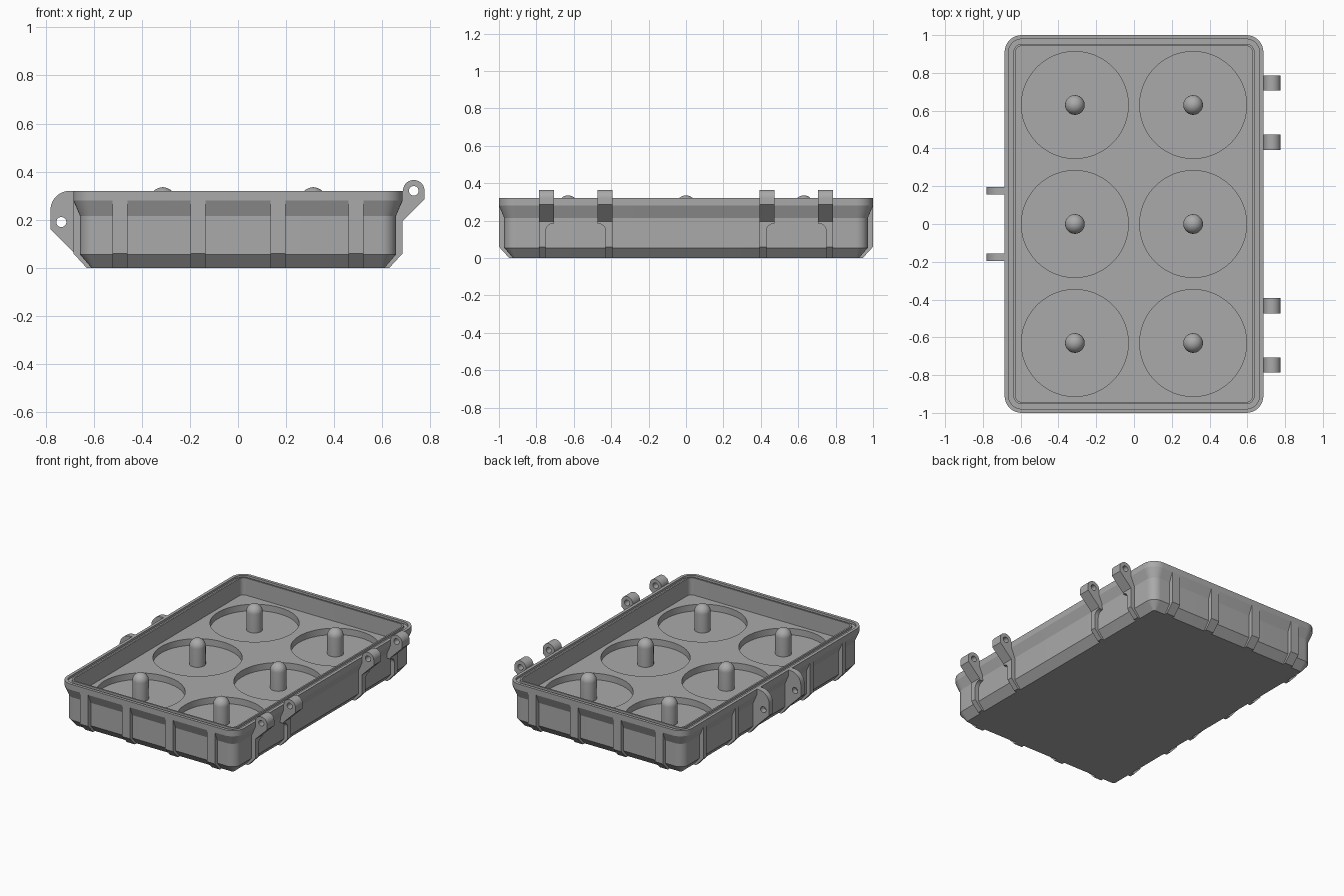
import bpy, bmesh
from math import pi, sin, cos, radians
from mathutils import Vector

if "Cube" in bpy.data.objects:
    bpy.data.objects.remove(bpy.data.objects["Cube"], do_unlink=True)

HX, HY, CORNER = 0.685, 1.0, 0.09
RIM, FLOOR, CUP = 0.32, 0.20, 0.155

grey = bpy.data.materials.new("plain grey")
grey.use_nodes = True
grey.diffuse_color = (0.4, 0.4, 0.4, 1)
grey.node_tree.nodes["Principled BSDF"].inputs["Base Color"].default_value = (0.4, 0.4, 0.4, 1)


def activate(obj):
    bpy.ops.object.select_all(action="DESELECT")
    obj.select_set(True)
    bpy.context.view_layer.objects.active = obj


def finish(obj):
    obj.data.materials.clear()
    obj.data.materials.append(grey)
    activate(obj)
    bpy.ops.object.shade_smooth_by_angle(angle=radians(20))


def loft(name, loops):
    """Closed solid through a stack of equal-length loops."""
    bm = bmesh.new()
    rings = [[bm.verts.new(p) for p in loop] for loop in loops]
    for a, b in zip(rings, rings[1:]):
        for i in range(len(a)):
            j = (i + 1) % len(a)
            bm.faces.new((a[i], a[j], b[j], b[i]))
    bm.faces.new(rings[0][::-1])
    bm.faces.new(rings[-1])
    bmesh.ops.recalc_face_normals(bm, faces=bm.faces)
    mesh = bpy.data.meshes.new(name)
    bm.to_mesh(mesh)
    bm.free()
    obj = bpy.data.objects.new(name, mesh)
    bpy.context.collection.objects.link(obj)
    return obj


def rounded_rect(inset, z, steps=8):
    r = CORNER - inset
    pts = []
    for k, (sx, sy) in enumerate(((1, 1), (-1, 1), (-1, -1), (1, -1))):
        for i in range(steps + 1):
            a = pi / 2 * (k + i / steps)
            pts.append((sx * (HX - CORNER) + r * cos(a), sy * (HY - CORNER) + r * sin(a), z))
    return pts


def arc(cx, cz, rx, rz, start, end, steps=12):
    angles = [radians(start + (end - start) * i / steps) for i in range(steps + 1)]
    return [(cx + rx * cos(a), cz + rz * sin(a)) for a in angles]


def circle(r, z, x=0, y=0):
    return [(px, py, z) for px, py in arc(x, y, r, r, 0, 360, 48)[:-1]]


def plate(name, outlines, width, location, turn):
    """Upright plate: outlines are (outward, height), later ones are holes."""
    curve = bpy.data.curves.new(name, "CURVE")
    curve.dimensions = "2D"
    curve.fill_mode = "BOTH"
    curve.extrude = width / 2
    for pts in outlines:
        spline = curve.splines.new("POLY")
        spline.points.add(len(pts) - 1)
        for point, (u, v) in zip(spline.points, pts):
            point.co = (u, v, 0, 1)
        spline.use_cyclic_u = True
    obj = bpy.data.objects.new(name, curve)
    obj.location = location
    obj.rotation_euler = (pi / 2, 0, turn)
    bpy.context.collection.objects.link(obj)
    activate(obj)
    bpy.ops.object.convert(target="MESH")
    obj = bpy.context.object
    bm = bmesh.new()
    bm.from_mesh(obj.data)
    bmesh.ops.remove_doubles(bm, verts=bm.verts, dist=0.0001)
    bmesh.ops.recalc_face_normals(bm, faces=bm.faces)
    bm.to_mesh(obj.data)
    bm.free()
    finish(obj)


# Tray: chamfered foot, flared rim with a seal groove, inner wall, floor
section = [(0.075, 0), (0.028, 0.055), (0.028, 0.215), (0, 0.28), (0, RIM),
           (0.021, RIM), (0.021, RIM - 0.015), (0.047, RIM - 0.015),
           (0.047, RIM), (0.058, RIM), (0.058, FLOOR)]
tray = loft("tray", [rounded_rect(inset, z) for inset, z in section])

# Round cup recesses, each with a domed pin
dome = arc(0, 0.283, 0.052, 0.052, 0, 87, 10)
for column in (-1, 1):
    for row in (-1, 0, 1):
        x, y = column * 0.313, row * 0.63
        cutter = loft("cup_cutter", [circle(0.283, CUP, x, y), circle(0.283, RIM + 0.1, x, y)])
        cutter.hide_render = True
        cut = tray.modifiers.new("cup", "BOOLEAN")
        cut.operation = "DIFFERENCE"
        cut.solver = "EXACT"
        cut.object = cutter
        activate(tray)
        bpy.ops.object.modifier_apply(modifier=cut.name)
        bpy.data.objects.remove(cutter, do_unlink=True)
        finish(loft("pin", [circle(0.052, CUP - 0.005, x, y)] + [circle(r, z, x, y) for r, z in dome]))
finish(tray)

# Ribs on the two short walls
rib = [(0, 0.28), (0, 0.06), (-0.055, 0), (-0.076, 0), (-0.05, 0.055), (-0.05, 0.28)]
for end in (-1, 1):
    for x in (-0.49, -0.167, 0.167, 0.49):
        plate("end_rib", [rib], 0.062, (x, end * HY, 0), end * pi / 2)

# Hinge knuckles with fillets down to the ribs, and ribs on both long walls
knuckle = arc(0.046, 0.32, 0.045, 0.045, 180, 0, 20) + [
    (0.091, 0.285), (0, 0.195), (-0.025, 0.195), (-0.025, 0.23), (-0.012, 0.27), (-0.01, 0.31)]
knuckle_hole = arc(0.046, 0.32, 0.02, 0.02, 0, 360, 24)[:-1]
for side in (-1, 1):
    for centre, lean in ((0.747, side), (0.433, -side)):
        y = side * centre
        rib_y = y + lean * 0.0215
        plate("hinge_knuckle", [knuckle, knuckle_hole], 0.08, (HX, y, 0), 0)
        fillet = [(0.04, 0.2), (-0.04, 0.2), (-0.04, 0.185)]
        fillet += arc(-0.04, 0.145, 0.043, 0.04, 90, 0, 8) + [(0.04, 0.145)]
        plate("hinge_fillet", [[(lean * u, v) for u, v in fillet]], 0.04, (HX - 0.02, y, 0), pi / 2)
        plate("hinge_rib", [rib], 0.037, (HX, rib_y, 0), 0)
        plate("side_rib", [rib], 0.037, (-HX, rib_y, 0), pi)

# Latch ears
ear = [(-0.015, RIM)] + arc(0.015, 0.24, 0.08, 0.08, 90, 0) + [
    (0.095, 0.16), (0, 0.065), (-0.055, 0), (-0.074, 0), (-0.045, 0.055), (-0.045, 0.23), (-0.015, 0.28)]
ear_hole = arc(0.05, 0.19, 0.021, 0.021, 0, 360, 24)[:-1]
for side in (-1, 1):
    plate("latch_ear", [ear, ear_hole], 0.04, (-HX, side * 0.175, 0), pi)
